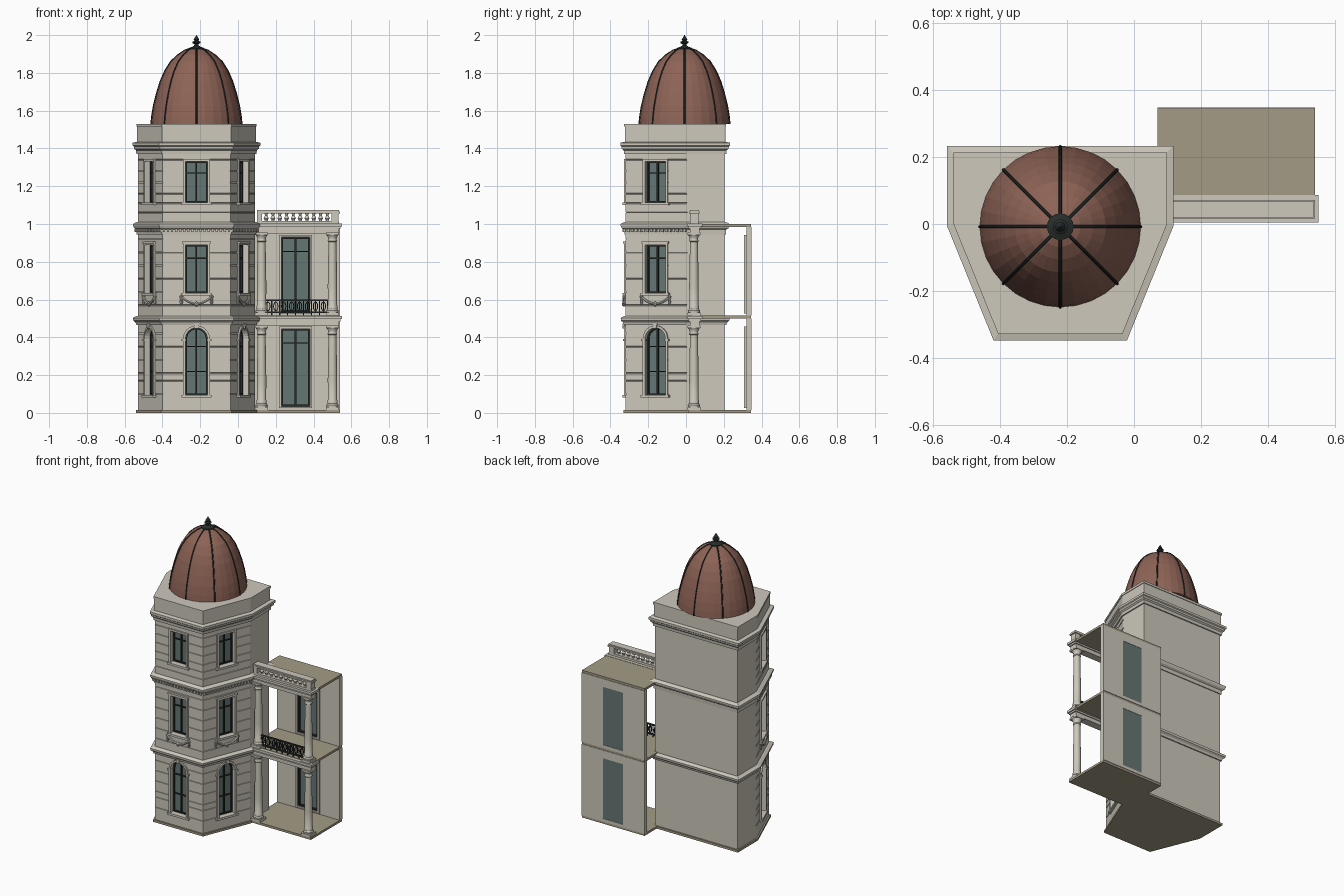
import bpy, bmesh
from math import pi, sin, cos, atan2, radians
from mathutils import Matrix, Vector

if "Cube" in bpy.data.objects:
    bpy.data.objects.remove(bpy.data.objects["Cube"])


def material(name, rgb):
    m = bpy.data.materials.new(name)
    m.use_nodes = True
    m.diffuse_color = (*rgb, 1)
    m.node_tree.nodes["Principled BSDF"].inputs["Base Color"].default_value = (*rgb, 1)
    return m


STONE = material("cream stone", (.61, .58, .50))
FLOOR = material("tan floor", (.37, .33, .24))
ROOF = material("terracotta roof", (.27, .125, .093))
GLASS = material("grey green glass", (.13, .18, .175))
IRON = material("dark iron", (.02, .026, .024))


class Part:
    """Collects simple solids, then becomes one object."""

    def __init__(self):
        self.bm = bmesh.new()

    def loft(self, rings, caps=True):
        vs = [[self.bm.verts.new(p) for p in r] for r in rings]
        n = len(vs[0])
        for a, b in zip(vs, vs[1:]):
            for i in range(n):
                self.bm.faces.new((a[i], a[(i + 1) % n], b[(i + 1) % n], b[i]))
        if caps:
            self.bm.faces.new(vs[0][::-1])
            self.bm.faces.new(vs[-1])

    def box(self, x0, x1, y0, y1, z0, z1):
        self.loft([[(x0, y0, z), (x1, y0, z), (x1, y1, z), (x0, y1, z)] for z in (z0, z1)])

    def prism(self, outline, y0, y1):
        self.loft([[(x, y, z) for x, z in outline] for y in (y0, y1)])

    def frame(self, outer, inner, y0, y1):
        r = [[(x, y, z) for x, z in o] for o, y in ((outer, y0), (outer, y1), (inner, y1), (inner, y0))]
        self.loft(r + [r[0]], False)
        bmesh.ops.remove_doubles(self.bm, verts=self.bm.verts, dist=1e-6)

    def lathe(self, profile, x=0, y=0, n=16):
        self.loft([[(x + r * cos(2 * pi * i / n), y + r * sin(2 * pi * i / n), z)
                    for i in range(n)] for r, z in profile])

    def tube(self, path, r, n=6):
        path = [Vector(p) for p in path]
        rings = []
        for i, p in enumerate(path):
            t = path[min(i + 1, len(path) - 1)] - path[max(i - 1, 0)]
            q = t.to_track_quat('Z', 'Y')
            rings.append([p + q @ Vector((r * cos(2 * pi * k / n), r * sin(2 * pi * k / n), 0)) for k in range(n)])
        self.loft(rings)

    def finish(self, name, mat, matrix=None, smooth=False):
        bmesh.ops.recalc_face_normals(self.bm, faces=self.bm.faces)
        me = bpy.data.meshes.new(name)
        if matrix:
            self.bm.transform(matrix)
        self.bm.to_mesh(me)
        self.bm.free()
        me.materials.append(mat)
        if smooth:
            me.shade_smooth()
            me.set_sharp_from_angle(angle=radians(35))
        ob = bpy.data.objects.new(name, me)
        bpy.context.collection.objects.link(ob)
        return ob


# Tower plan: counter-clockwise, edges 1-3 are the three window facets
PLAN = [Vector(p) for p in ((-.53, .205), (-.53, 0), (-.40, -.32), (-.04, -.32), (.09, 0), (.09, .205))]


def plan_ring(z, d, facets_only=False):
    normals = []
    for i, p in enumerate(PLAN):
        e = (PLAN[(i + 1) % 6] - p).normalized()
        normals.append(Vector((e.y, -e.x)))
    ds = [d if not facets_only or i in (1, 2, 3) else 0 for i in range(6)]
    ring = []
    for i, p in enumerate(PLAN):
        q = Matrix((normals[i - 1], normals[i])).inverted() @ Vector((ds[i - 1], ds[i]))
        ring.append((p.x + q.x, p.y + q.y, z))
    return ring


def band(name, mat, steps):
    p = Part()
    p.loft([plan_ring(z, d) for z, d in steps])
    p.finish(name, mat)


band("tower_base", FLOOR, [(0, .01), (.015, .01)])
band("lower_cornice", STONE, [(.465, 0), (.465, .008), (.478, .012), (.488, .024), (.503, .026), (.512, .008), (.512, 0)])
band("middle_cornice", STONE, [(.945, 0), (.945, .006), (.97, .008), (.978, .02), (.992, .026), (1.0, .026), (1.01, .008), (1.01, 0)])
band("top_cornice", STONE, [(1.37, 0), (1.37, .008), (1.39, .01), (1.398, .02), (1.41, .022), (1.415, .028), (1.43, .028), (1.435, .006)])
band("parapet", STONE, [(1.39, .004), (1.515, .004), (1.515, .008), (1.53, .008)])

# Wall with shallow masonry grooves on the window facets
wall = Part()
rings = [plan_ring(.015, 0)]
for z in (.10, .17, .21, .28, .35, .42, .57, .64, .71, .78, .85, .92, 1.06, 1.11, 1.16, 1.22, 1.28, 1.34):
    for dz, d in ((-.003, 0), (-.002, -.004), (.002, -.004), (.003, 0)):
        rings.append(plan_ring(z + dz, d, True))
wall.loft(rings + [plan_ring(1.4, 0)])
wall = wall.finish("tower_wall", STONE)

turn = atan2(.32, .13)
FACETS = {"front": Matrix.Translation((-.22, -.32, 0)),
          "left": Matrix.Translation((.025, -.16, 0)) @ Matrix.Rotation(turn, 4, 'Z'),
          "right": Matrix.Translation((-.465, -.16, 0)) @ Matrix.Rotation(-turn, 4, 'Z')}


def opening(w, z0, z1, arched):
    if not arched:
        return [(-w, z0), (w, z0), (w, z1), (-w, z1)]
    arc = [(w * cos(pi * i / 12), z1 - w + w * sin(pi * i / 12)) for i in range(13)]
    return [(-w, z0), (w, z0)] + arc


W = .058
FLOORS = {"lower": (.095, .45, True), "middle": (.635, .89, False), "upper": (1.115, 1.33, False)}
for side, place in FACETS.items():
    for level, (z0, z1, arched) in FLOORS.items():
        name = f"{level}_{side}_window"
        hole = opening(W, z0, z1, arched)
        # Recess cut into the wall
        cut = Part()
        cut.prism(hole, -.02, .045)
        cut = cut.finish("window_cutter", STONE, place)
        cut.hide_render = True
        mod = wall.modifiers.new("recess", 'BOOLEAN')
        mod.operation, mod.solver, mod.object = 'DIFFERENCE', 'EXACT', cut
        bpy.context.view_layer.objects.active = wall
        bpy.ops.object.modifier_apply(modifier=mod.name)
        bpy.data.objects.remove(cut)
        # Glass and dark sash
        p = Part()
        p.prism(opening(W - .001, z0 + .001, z1 - .001, arched), .032, .044)
        p.finish(name + "_glass", GLASS, place)
        p = Part()
        p.frame(hole, opening(W - .008, z0 + .008, z1 - .008, arched), .022, .036)
        p.box(-.004, .004, .022, .036, z0, z1)
        bars = (.35, .72) if arched else (.72,)
        for f in bars:
            z = z0 + f * (z1 - z0)
            p.box(-W, W, .024, .036, z - .003, z + .003)
        p.finish(name + "_sash", IRON, place)
        # Stone surround, sill and crown
        p = Part()
        p.frame(opening(W + .013, z0 - .004, z1 + .013, arched), hole, -.009, .004)
        p.box(-W - .022, W + .022, -.016, .004, z0 - .014, z0)
        if arched:
            p.prism([(-.008, z1 - .002), (.008, z1 - .002), (.013, z1 + .024), (-.013, z1 + .024)], -.016, .004)
            for s in (-1, 1):
                p.box(s * (W + .009) - .012, s * (W + .009) + .012, -.013, .004, z1 - W - .012, z1 - W)
        elif level == "middle":
            p.box(-W - .018, W + .018, -.014, .004, z1 + .008, z1 + .018)
        p.finish(name + "_surround", STONE, place)
    # Garland below the middle window
    p = Part()
    p.tube([(.08 * t / 6, -.008, .578 + .037 * (t / 6) ** 2) for t in range(-6, 7)], .007)
    for s in (-1, 1):
        p.lathe([(.003, .572), (.009, .585), (.006, .605), (.011, .615), (.004, .624)], s * .08, -.006, 8)
    p.lathe([(.002, .562), (.01, .57), (.01, .582), (.002, .59)], 0, -.008, 8)
    p.finish(f"{side}_garland", STONE, place, True)
    # Dentils under the middle cornice
    p = Part()
    half = .172
    for i in range(17):
        x = -half + 2 * half * i / 16
        p.box(x - .006, x + .006, -.017, 0, .957, .974)
    p.finish(f"{side}_dentils", STONE, place)

# Dome, ribs and finial
DX, DY = -.22, -.008
PROFILE = [(.24, 1.53), (.236, 1.57), (.227, 1.625), (.211, 1.69), (.191, 1.755), (.167, 1.81),
           (.136, 1.86), (.098, 1.895), (.06, 1.92), (.03, 1.93)]
p = Part()
p.lathe(PROFILE, DX, DY, 32)
p.finish("dome", ROOF)
p = Part()
for k in range(8):
    a = k * pi / 4
    p.tube([(DX + r * cos(a), DY + r * sin(a), z) for r, z in PROFILE], .0045)
p.finish("dome_ribs", IRON)
p = Part()
p.lathe([(.04, 1.922), (.04, 1.932), (.022, 1.938), (.012, 1.945), (.01, 1.952), (.022, 1.958), (.022, 1.964),
         (.011, 1.97), (.015, 1.976), (.008, 1.988), (.001, 2)], DX, DY, 16)
p.finish("finial", IRON, None, True)

# Wing floors and back wall
for name, y0, z in (("wing_ground_floor", 0.01, 0), ("wing_middle_floor", .03, .5), ("wing_roof", .03, .985)):
    p = Part()
    p.box(.07, .54, y0, .345, z, z + .015)
    p.finish(name, FLOOR)
p = Part()
DOORS = ((.015, .035, .445, .5), (.515, .535, .93, .985))
for bottom, z0, z1, top in DOORS:
    for x0, x1 in ((.07, .23), (.38, .54)):
        p.box(x0, x1, .32, .348, bottom, top)
    p.box(.23, .38, .32, .348, bottom, z0)
    p.box(.23, .38, .32, .348, z1, top)
p.finish("wing_back_wall", STONE)
for level, (bottom, z0, z1, top) in zip(("lower", "upper"), DOORS):
    p = Part()
    p.box(.23, .38, .33, .346, z0, z1)
    p.finish(level + "_door_glass", GLASS)
    place = Matrix.Translation((.305, 0, 0))
    p = Part()
    p.frame(opening(.088, z0 - .01, z1 + .012, False), opening(.075, z0, z1, False), .306, .322)
    p.finish(level + "_door_surround", STONE, place)
    p = Part()
    p.frame(opening(.075, z0, z1, False), opening(.066, z0 + .009, z1 - .009, False), .315, .332)
    p.box(-.006, .006, .315, .332, z0, z1)
    z = z1 - .075
    p.box(-.07, .07, .317, .332, z - .003, z + .003)
    p.finish(level + "_door_sash", IRON, place)

# Porch columns with square plinths and capitals
CY = .042
for x, side in ((.125, "inner"), (.5, "outer")):
    for level, z0, z1 in (("lower", .015, .462), ("upper", .515, .955)):
        p = Part()
        p.box(x - .034, x + .034, CY - .034, CY + .034, z0, z0 + .016)
        p.box(x - .034, x + .034, CY - .034, CY + .034, z1 - .012, z1)
        p.lathe([(.032, z0 + .016), (.033, z0 + .026), (.027, z0 + .034), (.027, z0 + .05), (.024, z0 + .055),
                 (.025, z0 + .16), (.021, z1 - .05), (.026, z1 - .045), (.022, z1 - .038),
                 (.023, z1 - .026), (.032, z1 - .012)], x, CY, 20)
        p.finish(f"{level}_{side}_column", STONE, None, True)

# Entablatures over the columns
for name, z in (("lower_entablature", .46), ("upper_entablature", .95)):
    p = Part()
    for d, a, b in ((0, 0, .025), (.007, .025, .036), (.015, .036, .052)):
        p.box(.09, .535 + d, .02 - d, .072 + d, z + a, z + b)
    p.finish(name, STONE)

# Roof balustrade
p = Part()
p.box(.1, .535, .022, .066, 1.0, 1.016)
p.box(.1, .54, .016, .072, 1.056, 1.066)
p.box(.1, .535, .02, .068, 1.066, 1.074)
for x0, x1 in ((.1, .128), (.495, .532)):
    p.box(x0, x1, .022, .066, 1.01, 1.06)
for i in range(10):
    p.lathe([(.011, 1.014), (.007, 1.02), (.013, 1.03), (.006, 1.046), (.011, 1.058)], .149 + .036 * i, .044, 10)
p.finish("roof_balustrade", STONE)

# Balcony railing: rails, posts and rings
p = Part()
for z in (.532, .596):
    p.box(.13, .48, .034, .044, z - .004, z + .005)
for i in range(9):
    x = .137 + .042 * i
    p.box(x - .003, x + .003, .036, .042, .515, .6)
    if i < 8:
        c = x + .021
        oval = [(c + .014 * cos(k * pi / 6), .564 + .026 * sin(k * pi / 6)) for k in range(12)]
        hole = [(c + .009 * cos(k * pi / 6), .564 + .021 * sin(k * pi / 6)) for k in range(12)]
        p.frame(oval, hole, .036, .042)
        p.box(c - .002, c + .002, .037, .041, .532, .596)
p.finish("balcony_railing", IRON)
